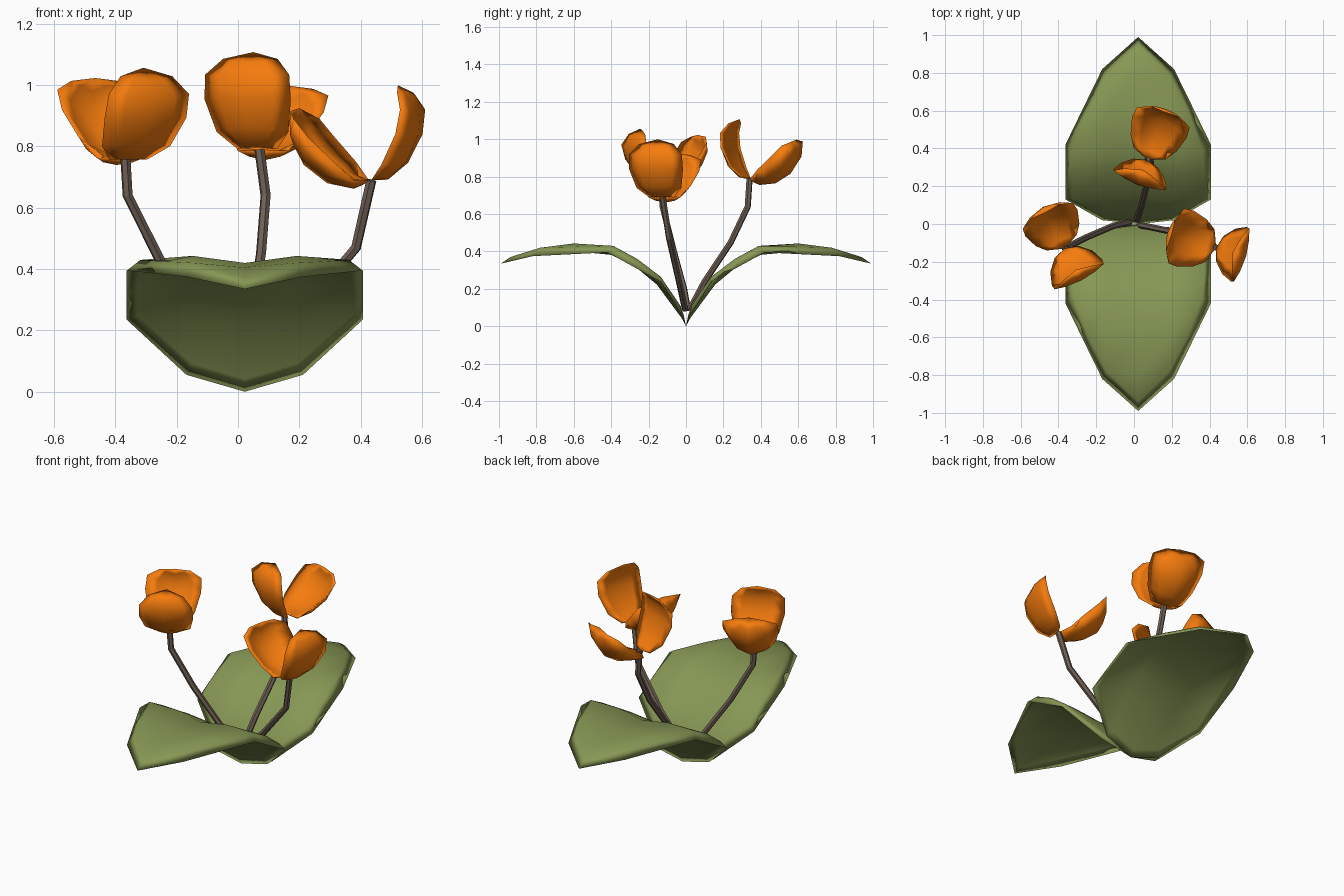
import bpy, bmesh, math
from mathutils import Matrix, Vector

if "Cube" in bpy.data.objects:
    bpy.data.objects.remove(bpy.data.objects["Cube"])


def material(name, color):
    m = bpy.data.materials.new(name)
    m.diffuse_color = (*color, 1)
    m.use_nodes = True
    m.node_tree.nodes["Principled BSDF"].inputs["Base Color"].default_value = m.diffuse_color
    return m


GREEN = material("leaf_green", (0.24, 0.31, 0.09))
ORANGE = material("petal_orange", (0.92, 0.20, 0.004))
BROWN = material("stem_brown", (0.16, 0.115, 0.09))


def sheet(name, rows, inner, matrix, mat):
    """Thin closed blade from half rows listed centre to rim.
    A second shell, shifted by inner everywhere but the rim, closes the underside."""
    bm = bmesh.new()
    verts = {}

    def vert(p, side):
        key = (round(p[0] * side, 4) + 0.0, round(p[1], 4), round(p[2], 4))
        if key not in verts:
            verts[key] = bm.verts.new(matrix @ Vector(key))
        return verts[key]

    under = [[p if p == r[-1] else tuple(a + b for a, b in zip(p, inner)) for p in r]
             for r in rows]
    for shell, flip in ((rows, 1), (under, -1)):
        for side in (1, -1):
            for a, b in zip(shell, shell[1:]):
                for i in range(len(a) - 1):
                    loop = [vert(p, side) for p in (a[i], a[i + 1], b[i + 1], b[i])]
                    loop = list(dict.fromkeys(loop))
                    if len(loop) > 2:
                        bm.faces.new(loop[::side * flip])
    bmesh.ops.recalc_face_normals(bm, faces=bm.faces)
    me = bpy.data.meshes.new(name)
    bm.to_mesh(me)
    bm.free()
    for p in me.polygons:
        p.use_smooth = True
    me.materials.append(mat)
    ob = bpy.data.objects.new(name, me)
    bpy.context.collection.objects.link(ob)


# leaves: centre, mid, inset and down-turned rim at each station
base, tip = (0, 0, 0), (0, 0.94, 0.37)
s1, s5 = (0.17, 0.03, 0.11), (0.165, 0.78, 0.42)
leaf = [
    [base] * 4,
    [(0, 0.012, 0.06), s1, s1, (0.19, 0.02, 0.055)],
    [(0, 0.145, 0.24), (0.17, 0.14, 0.25), (0.35, 0.135, 0.265), (0.385, 0.13, 0.235)],
    [(0, 0.265, 0.34), (0.17, 0.26, 0.355), (0.35, 0.26, 0.36), (0.385, 0.275, 0.315)],
    [(0, 0.39, 0.40), (0.17, 0.38, 0.425), (0.34, 0.39, 0.43), (0.385, 0.42, 0.395)],
    [(0, 0.60, 0.42), (0.17, 0.60, 0.443), (0.26, 0.60, 0.425), (0.288, 0.62, 0.385)],
    [(0, 0.80, 0.405), s5, s5, (0.19, 0.82, 0.375)],
    [tip, tip, tip, (0, 0.99, 0.335)],
]
shift = Matrix.Translation((0.022, 0, 0))
under = (0, 0.01, -0.018)
sheet("back_leaf", leaf, under, shift, GREEN)
sheet("front_leaf", leaf, under, shift @ Matrix.Rotation(math.pi, 4, 'Z'), GREEN)


def petal_rows(rim, centre):
    """Cupped petal: rim points (x, y, z) with matching centre points (y, z)."""
    rows = []
    for r, (cy, cz) in zip(rim, centre):
        mid = (r[0] * 0.6, cy + (r[1] - cy) * 0.35, cz + (r[2] - cz) * 0.35)
        rows.append([(0, cy, cz), mid, r])
    return rows


upright = petal_rows(
    [(0, 0, 0), (0.07, 0.02, 0.0), (0.125, 0.07, 0.05), (0.15, 0.125, 0.15),
     (0.147, 0.14, 0.23), (0.095, 0.115, 0.285), (0, 0.09, 0.31)],
    [(0, 0), (0.06, 0.005), (0.12, 0.06), (0.16, 0.15),
     (0.165, 0.22), (0.145, 0.27), (0.09, 0.31)])
open_out = petal_rows(
    [(0, 0, 0), (0.09, 0.035, 0.0), (0.13, 0.09, 0.06), (0.155, 0.17, 0.14),
     (0.15, 0.22, 0.20), (0.085, 0.25, 0.225), (0, 0.245, 0.235)],
    [(0, 0), (0.06, -0.028), (0.15, -0.01), (0.23, 0.05),
     (0.265, 0.115), (0.27, 0.17), (0.245, 0.235)])


def stem(name, points):
    cu = bpy.data.curves.new(name, 'CURVE')
    cu.dimensions = '3D'
    cu.bevel_depth = 0.017
    cu.bevel_resolution = 1
    cu.use_fill_caps = True
    sp = cu.splines.new('POLY')
    sp.points.add(len(points) - 1)
    for q, p in zip(sp.points, points):
        q.co = (*p, 1)
    cu.materials.append(BROWN)
    ob = bpy.data.objects.new(name, cu)
    bpy.context.collection.objects.link(ob)
    bpy.ops.object.select_all(action='DESELECT')
    ob.select_set(True)
    bpy.context.view_layer.objects.active = ob
    bpy.ops.object.convert(target='MESH')
    for p in ob.data.polygons:
        p.use_smooth = False


# flowers: stem path, facing direction of the upright petal, tilt towards it
flowers = {
    "left": ([(-0.02, 0.01, 0.09), (-0.11, -0.01, 0.2), (-0.25, -0.07, 0.42),
              (-0.36, -0.125, 0.64), (-0.367, -0.13, 0.76)], (0.46, -0.89), 7),
    "back": ([(0.015, 0.02, 0.09), (0.04, 0.10, 0.24), (0.075, 0.24, 0.45),
              (0.09, 0.33, 0.64), (0.07, 0.34, 0.79)], (-0.35, -0.93), -6),
    "right": ([(0.03, -0.005, 0.09), (0.20, -0.04, 0.25), (0.385, -0.09, 0.47),
               (0.435, -0.125, 0.69)], (0.96, -0.28), 0),
}
for side, (path, (nx, ny), tilt) in flowers.items():
    stem(side + "_stem", path)
    place = (Matrix.Translation(path[-1]) @ Matrix.Rotation(math.atan2(-nx, ny), 4, 'Z')
             @ Matrix.Rotation(-math.radians(tilt), 4, 'X'))
    sheet(side + "_upright_petal", upright, (0, -0.02, 0.005), place, ORANGE)
    sheet(side + "_open_petal", open_out, (0, -0.01, 0.02),
          place @ Matrix.Rotation(math.pi, 4, 'Z'), ORANGE)
